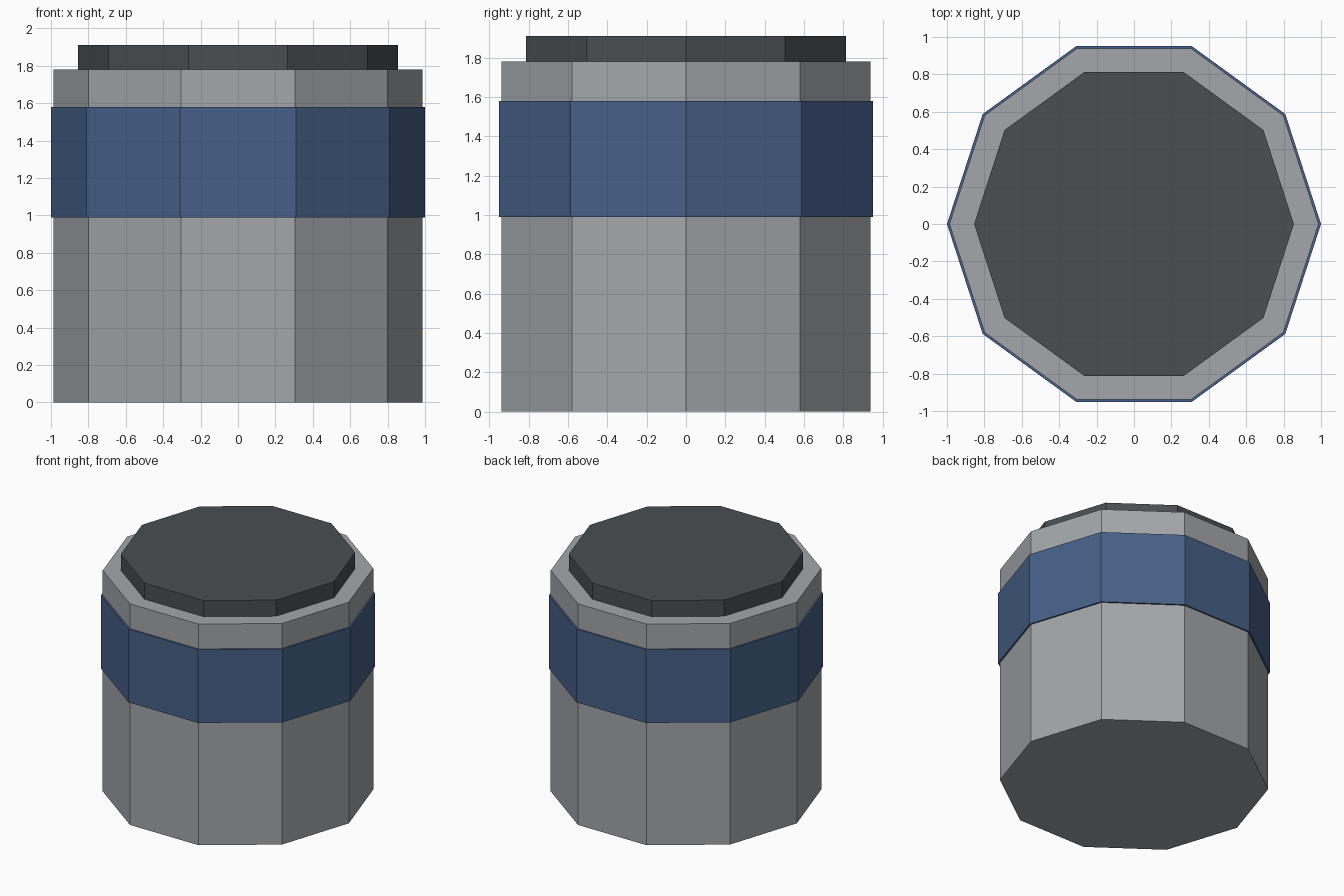
import bpy, bmesh, math

if "Cube" in bpy.data.objects:
    bpy.data.objects.remove(bpy.data.objects["Cube"])

SIDES = 10


def material(name, srgb):
    mat = bpy.data.materials.new(name)
    lin = [((c / 255 + 0.055) / 1.055) ** 2.4 for c in srgb]
    mat.diffuse_color = (*lin, 1.0)
    mat.use_nodes = True
    mat.node_tree.nodes["Principled BSDF"].inputs["Base Color"].default_value = mat.diffuse_color
    return mat


def prism(name, radius, bottom, top, mat, inner=None):
    """Ten-sided drum, or an open ring when an inner radius is given."""
    bm = bmesh.new()

    def loop(r, z):
        return [bm.verts.new((r * math.cos(i * math.tau / SIDES),
                              r * math.sin(i * math.tau / SIDES), z))
                for i in range(SIDES)]

    loops = [loop(radius, bottom), loop(radius, top)]
    if inner:
        loops += [loop(inner, top), loop(inner, bottom)]
        pairs = list(zip(loops, loops[1:] + loops[:1]))
    else:
        pairs = [(loops[0], loops[1])]
        bm.faces.new(loops[0][::-1])
        bm.faces.new(loops[1])
    for a, b in pairs:
        for i in range(SIDES):
            j = (i + 1) % SIDES
            bm.faces.new((a[i], a[j], b[j], b[i]))
    bmesh.ops.recalc_face_normals(bm, faces=bm.faces)
    mesh = bpy.data.meshes.new(name)
    bm.to_mesh(mesh)
    bm.free()
    mesh.materials.append(mat)
    obj = bpy.data.objects.new(name, mesh)
    bpy.context.collection.objects.link(obj)
    return obj


grey = material("light grey", (163, 166, 170))
blue = material("slate blue", (70, 96, 136))
dark = material("dark grey", (74, 78, 82))

# Main drum, wrap-around label band and lid
prism("body", 0.987, 0.0, 1.78, grey)
prism("band", 1.0, 0.99, 1.58, blue, inner=0.987)
prism("lid", 0.855, 1.78, 1.91, dark)
